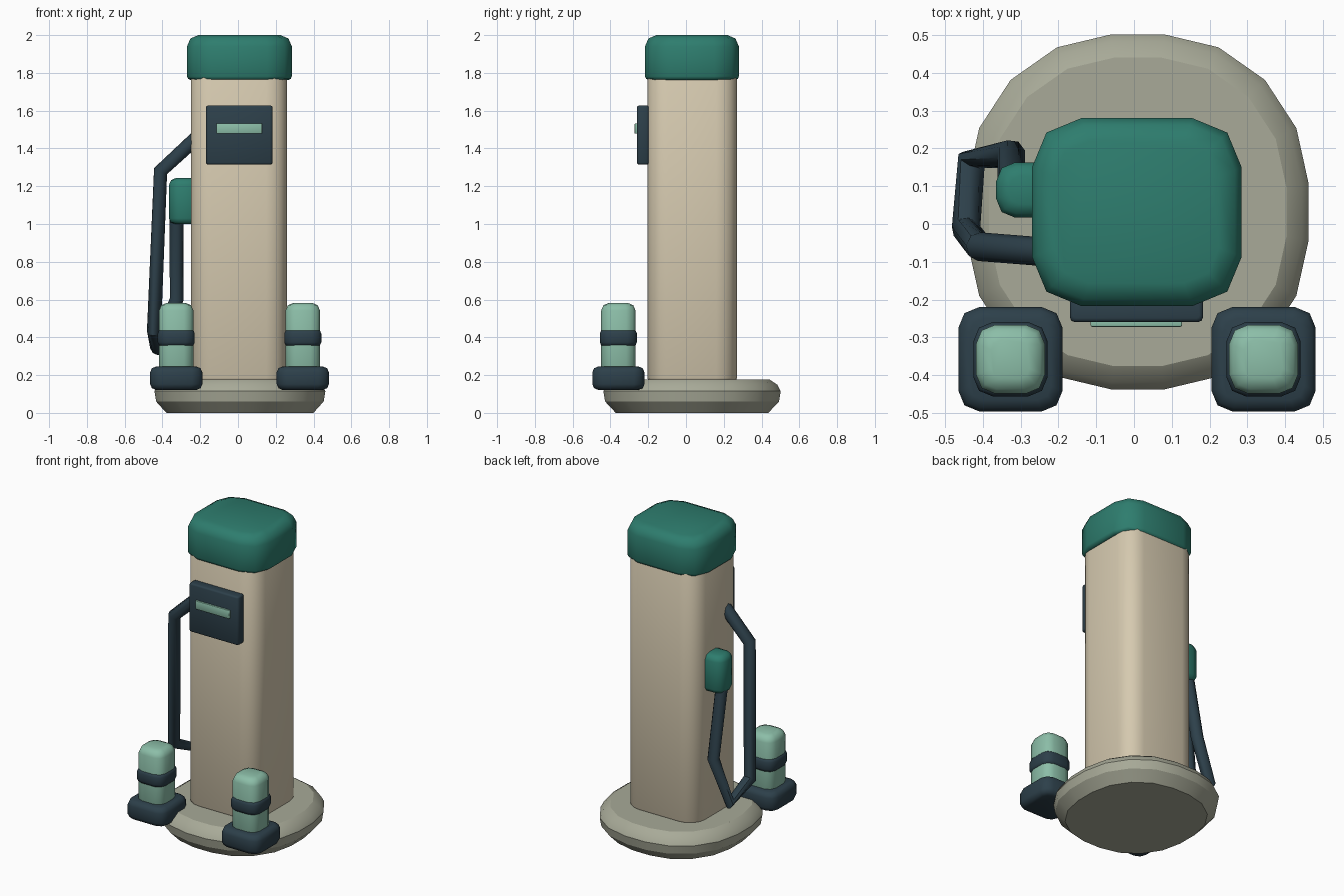
import bpy
import bmesh
from math import cos, sin, pi, radians, tau

cube = bpy.data.objects.get("Cube")
if cube:
    bpy.data.objects.remove(cube, do_unlink=True)


def material(name, rgb):
    mat = bpy.data.materials.new(name)
    mat.use_nodes = True
    mat.diffuse_color = (*rgb, 1)
    mat.node_tree.nodes["Principled BSDF"].inputs["Base Color"].default_value = (*rgb, 1)
    return mat


TEAL = material("teal", (0.027, 0.205, 0.156))
BEIGE = material("beige", (0.672, 0.591, 0.434))
STONE = material("stone grey", (0.392, 0.402, 0.314))
NAVY = material("dark slate", (0.026, 0.051, 0.069))
MINT = material("mint", (0.262, 0.515, 0.392))


def smooth(obj, angle):
    bpy.ops.object.select_all(action='DESELECT')
    obj.select_set(True)
    bpy.context.view_layer.objects.active = obj
    bpy.ops.object.shade_smooth_by_angle(angle=radians(angle))


def loft(name, rings, mat, angle=60):
    """Skin a stack of equal-length point rings and cap both ends."""
    bm = bmesh.new()
    loops = [[bm.verts.new(p) for p in ring] for ring in rings]
    n = len(loops[0])
    for low, high in zip(loops, loops[1:]):
        for i in range(n):
            j = (i + 1) % n
            bm.faces.new((low[i], low[j], high[j], high[i]))
    bm.faces.new(loops[0][::-1])
    bm.faces.new(loops[-1])
    mesh = bpy.data.meshes.new(name)
    bm.to_mesh(mesh)
    bm.free()
    mesh.materials.append(mat)
    obj = bpy.data.objects.new(name, mesh)
    bpy.context.collection.objects.link(obj)
    smooth(obj, angle)


def rounded_rect(x, y, hx, hy, r, z, segs):
    pts = []
    for k, (sx, sy) in enumerate([(1, 1), (-1, 1), (-1, -1), (1, -1)]):
        for s in range(segs + 1):
            a = (k + s / segs) * pi / 2
            pts.append((x + sx * (hx - r) + r * cos(a), y + sy * (hy - r) + r * sin(a), z))
    return pts


def rounded_box(name, xs, ys, zs, corner, top, bottom, mat, segs=2):
    """Box between limits, with rounded upright corners and softened top and bottom rims."""
    x, y = sum(xs) / 2, sum(ys) / 2
    hx, hy = (xs[1] - xs[0]) / 2, (ys[1] - ys[0]) / 2
    profile = [(zs[0], bottom), (zs[0] + bottom * 0.3, bottom * 0.3), (zs[0] + bottom, 0),
               (zs[1] - top, 0), (zs[1] - top * 0.3, top * 0.3), (zs[1], top)]
    rings = [rounded_rect(x, y, hx - i, hy - i, max(corner - i * 0.6, 0.003), z, segs)
             for z, i in profile]
    loft(name, rings, mat)


# Stone plinth: a slightly squared twenty-sided disc
def plinth_ring(z, scale):
    ring = []
    for i in range(20):
        a = (i + 0.5) * tau / 20
        r = scale * (1 + 0.058 * abs(sin(2 * a)))
        ring.append((0.01 + 0.45 * r * cos(a), 0.032 + 0.467 * r * sin(a), z))
    return ring


profile = [(0, 0.86), (0.06, 0.98), (0.115, 1), (0.15, 0.96), (0.178, 0.87)]
loft("plinth", [plinth_ring(z, s) for z, s in profile], STONE, 32)

# Main column and its cap
rounded_box("column", (-0.25, 0.26), (-0.205, 0.27), (0.165, 1.83), 0.11, 0.02, 0.02, BEIGE, 4)
rounded_box("cap", (-0.27, 0.285), (-0.217, 0.28), (1.762, 2.0), 0.13, 0.06, 0.02, TEAL)

# Screen panel with its display strip
rounded_box("screen_panel", (-0.17, 0.183), (-0.26, -0.195), (1.315, 1.627), 0.014, 0.01, 0.01, NAVY)
rounded_box("display_strip", (-0.115, 0.127), (-0.272, -0.25), (1.478, 1.532), 0.004, 0.003, 0.003, MINT)

# Plug holder on the right side
rounded_box("plug_holder", (-0.365, -0.2), (0.017, 0.163), (1.0, 1.243), 0.05, 0.035, 0.03, TEAL)

# Hanging cable from the column down and back up to the plug holder
path = [(-0.22, -0.075, 1.455), (-0.41, -0.06, 1.28), (-0.445, -0.015, 0.43),
        (-0.43, 0.17, 0.34), (-0.325, 0.185, 0.6), (-0.325, 0.095, 1.06)]
curve = bpy.data.curves.new("cable", 'CURVE')
curve.dimensions = '3D'
curve.bevel_depth = 0.038
curve.bevel_resolution = 2
curve.use_fill_caps = True
spline = curve.splines.new('POLY')
spline.points.add(len(path) - 1)
for point, co in zip(spline.points, path):
    point.co = (*co, 1)
curve.materials.append(NAVY)
cable = bpy.data.objects.new("cable", curve)
bpy.context.collection.objects.link(cable)
bpy.ops.object.select_all(action='DESELECT')
cable.select_set(True)
bpy.context.view_layer.objects.active = cable
bpy.ops.object.convert(target='MESH')
smooth(bpy.context.view_layer.objects.active, 50)


# Pair of guard bollards
def bollard_part(name, x, half, zs, corner, top, bottom, mat):
    y = -0.358
    rounded_box(name, (x - half, x + half), (y - half, y + half), zs, corner, top, bottom, mat)


for side, x in (("right", -0.327), ("left", 0.343)):
    bollard_part(side + "_bollard_foot", x, 0.138, (0.122, 0.245), 0.055, 0.03, 0.03, NAVY)
    bollard_part(side + "_bollard_post", x, 0.091, (0.2, 0.582), 0.05, 0.04, 0.01, MINT)
    bollard_part(side + "_bollard_band", x, 0.098, (0.352, 0.442), 0.05, 0.022, 0.022, NAVY)
